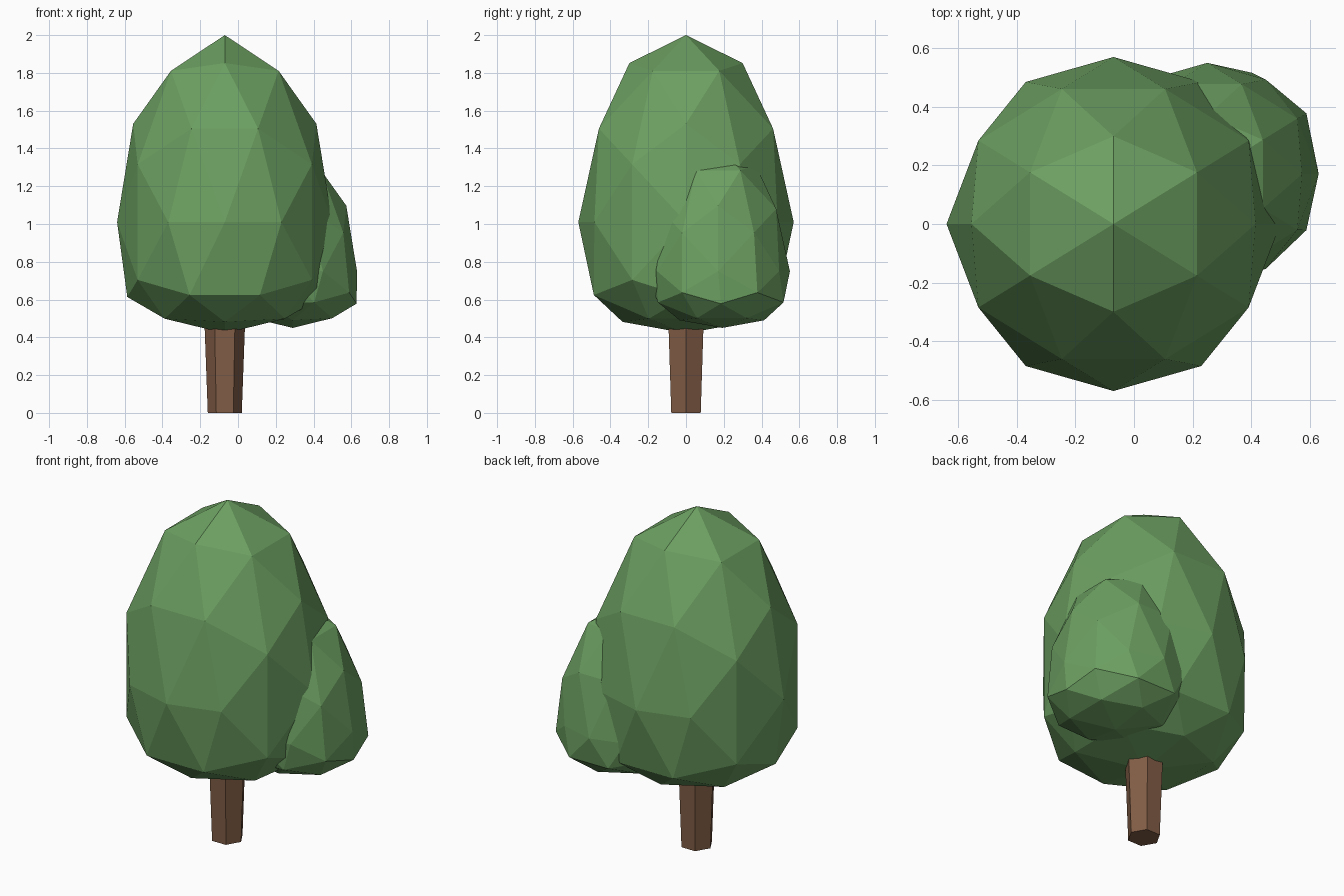
import bpy, bmesh, math
from mathutils import Vector

if "Cube" in bpy.data.objects:
    bpy.data.objects.remove(bpy.data.objects["Cube"])

AXIS_X = -0.07   # trunk axis
FLARE_Z = 0.70   # below this height the foliage is flattened and flared


def material(name, color):
    m = bpy.data.materials.new(name)
    m.diffuse_color = color
    m.use_nodes = True
    m.node_tree.nodes["Principled BSDF"].inputs["Base Color"].default_value = m.diffuse_color
    return m


def finish(bm, name, mat):
    bmesh.ops.recalc_face_normals(bm, faces=bm.faces[:])
    me = bpy.data.meshes.new(name)
    bm.to_mesh(me)
    bm.free()
    me.materials.append(mat)
    ob = bpy.data.objects.new(name, me)
    bpy.context.collection.objects.link(ob)
    return ob


def ico_points():
    # icosahedron standing on an edge, plus its edge midpoints, on the unit sphere
    phi = (1 + math.sqrt(5)) / 2
    base = []
    for a in (-1, 1):
        for b in (-phi, phi):
            base += [Vector((0, a, b)), Vector((a, b, 0)), Vector((b, 0, a))]
    mids = [(p + q) / 2 for i, p in enumerate(base) for q in base[:i]
            if (p - q).length < 2.1]
    return [p.normalized() for p in base + mids]


def crown(name, center, radius, height, mat):
    bm = bmesh.new()
    for p in ico_points():
        bm.verts.new(p)
    bmesh.ops.convex_hull(bm, input=bm.verts[:])
    for v in bm.verts:
        x = center[0] + v.co.x * radius
        y = center[1] + v.co.y * radius
        z = center[2] + v.co.z * height
        # flattened, flared underside
        s = max(0.0, FLARE_Z - z)
        k = 1 + 0.36 * s - 0.25 * s * s
        if s > 0:
            z = FLARE_Z - 0.41 * s
        v.co = (AXIS_X + (x - AXIS_X) * k, y * k, z)
    return finish(bm, name, mat)


green = material("foliage_green", (0.15, 0.35, 0.12, 1))
brown = material("bark_brown", (0.22, 0.11, 0.06, 1))

# Foliage
crown("main_crown", (AXIS_X, 0, 1.01), 0.57, 0.99, green)
crown("side_crown", (0.25, 0.17, 0.75), 0.38, 0.66, green)

# Trunk: hexagonal, corners on the x axis, slightly wider upwards
bm = bmesh.new()
rings = []
for r, z in ((0.09, 0.0), (0.112, 0.6)):
    rings.append([bm.verts.new((AXIS_X + r * math.cos(i * math.pi / 3),
                                r * math.sin(i * math.pi / 3), z))
                  for i in range(6)])
low, top = rings
for i in range(6):
    j = (i + 1) % 6
    bm.faces.new((low[i], low[j], top[j], top[i]))
bm.faces.new(low[::-1])
bm.faces.new(top)
finish(bm, "trunk", brown)
